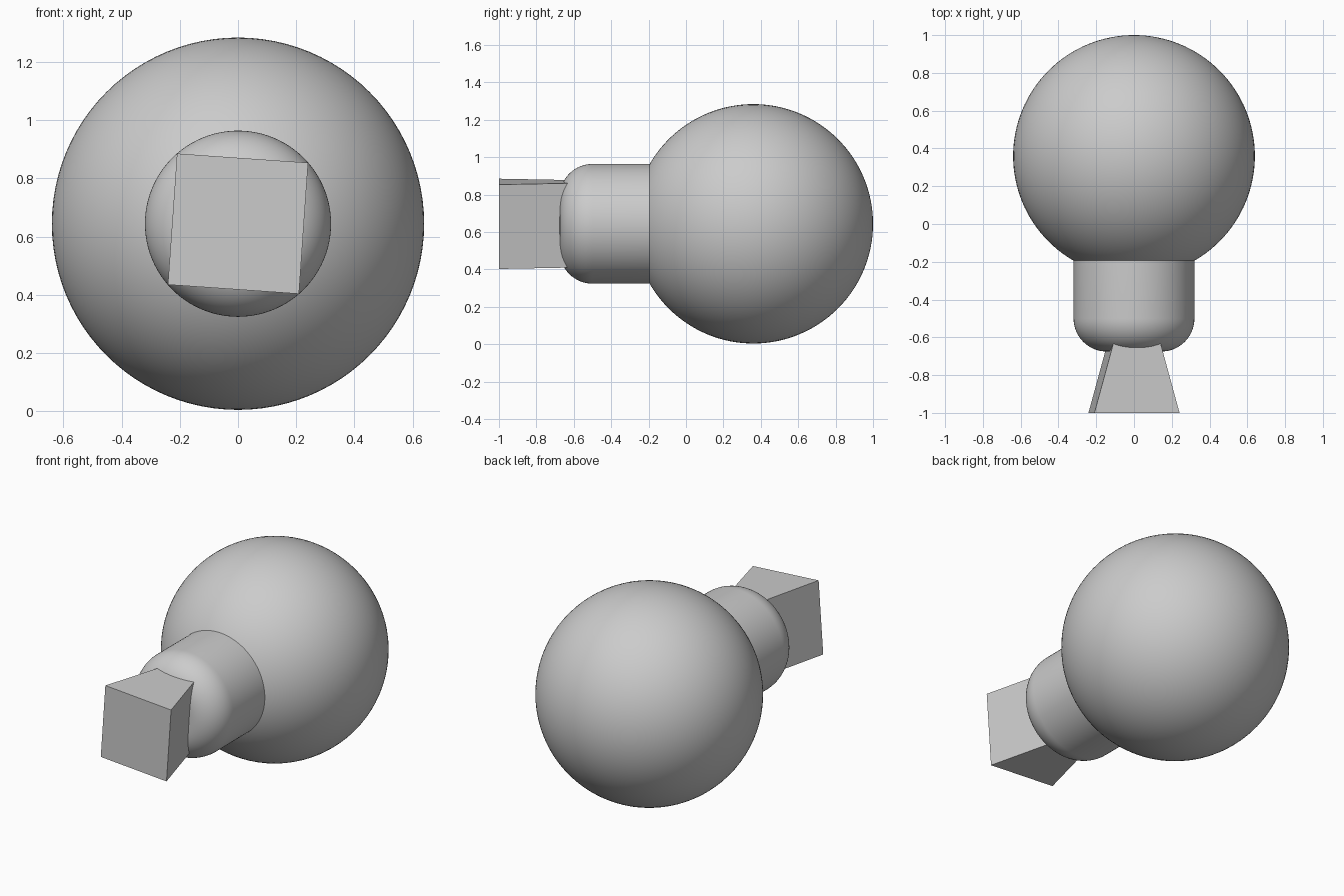
import bpy, bmesh, math
from mathutils import Matrix, Vector

if "Cube" in bpy.data.objects:
    bpy.data.objects.remove(bpy.data.objects["Cube"], do_unlink=True)

AXIS_Z = 0.644

grey = bpy.data.materials.new("plain grey")
grey.use_nodes = True
grey.diffuse_color = (0.6, 0.6, 0.6, 1)
grey.node_tree.nodes["Principled BSDF"].inputs["Base Color"].default_value = (0.6, 0.6, 0.6, 1)


def make(name, bm, smooth=True):
    bmesh.ops.recalc_face_normals(bm, faces=bm.faces[:])
    mesh = bpy.data.meshes.new(name)
    bm.to_mesh(mesh)
    bm.free()
    mesh.materials.append(grey)
    obj = bpy.data.objects.new(name, mesh)
    bpy.context.collection.objects.link(obj)
    if smooth:
        bpy.ops.object.select_all(action="DESELECT")
        obj.select_set(True)
        bpy.context.view_layer.objects.active = obj
        bpy.ops.object.shade_smooth_by_angle(angle=math.radians(35))
    return obj


# Large round body, poles along the shared front-back axis
bm = bmesh.new()
bmesh.ops.create_uvsphere(bm, u_segments=96, v_segments=64, radius=0.64,
                          matrix=Matrix.Translation((0, 0.36, AXIS_Z)) @ Matrix.Rotation(math.pi / 2, 4, "X"))
make("round_body", bm)

# Neck: a cylinder with a filleted front end, spun around the axis
radius, fillet, front, back = 0.32, 0.175, -0.675, -0.1
profile = [Vector((0, back, 0)), Vector((radius, back, 0))]
for i in range(17):
    a = math.pi / 2 * i / 16
    profile.append(Vector((radius - fillet + fillet * math.cos(a),
                           front + fillet - fillet * math.sin(a), 0)))
profile.append(Vector((0, front, 0)))
bm = bmesh.new()
verts = [bm.verts.new(p + Vector((0, 0, AXIS_Z))) for p in profile]
edges = [bm.edges.new(pair) for pair in zip(verts, verts[1:])]
bmesh.ops.spin(bm, geom=verts + edges, cent=(0, 0, AXIS_Z), axis=(0, 1, 0),
               angle=2 * math.pi, steps=96, use_merge=True)
bmesh.ops.remove_doubles(bm, verts=bm.verts[:], dist=0.0001)
make("rounded_neck", bm)

# Wedge block: slightly rolled, narrowing in width towards the neck
half, inner_half, inner_y = 0.226, 0.089, -0.5
bm = bmesh.new()
bmesh.ops.create_cube(bm, size=2)
for v in bm.verts:
    is_front = v.co.y < 0
    v.co = Vector((v.co.x * (half if is_front else inner_half),
                   -1 if is_front else inner_y, v.co.z * half))
bm.transform(Matrix.Translation((0, 0, AXIS_Z)) @ Matrix.Rotation(math.radians(4), 4, "Y"))
make("wedge_block", bm, smooth=False)
